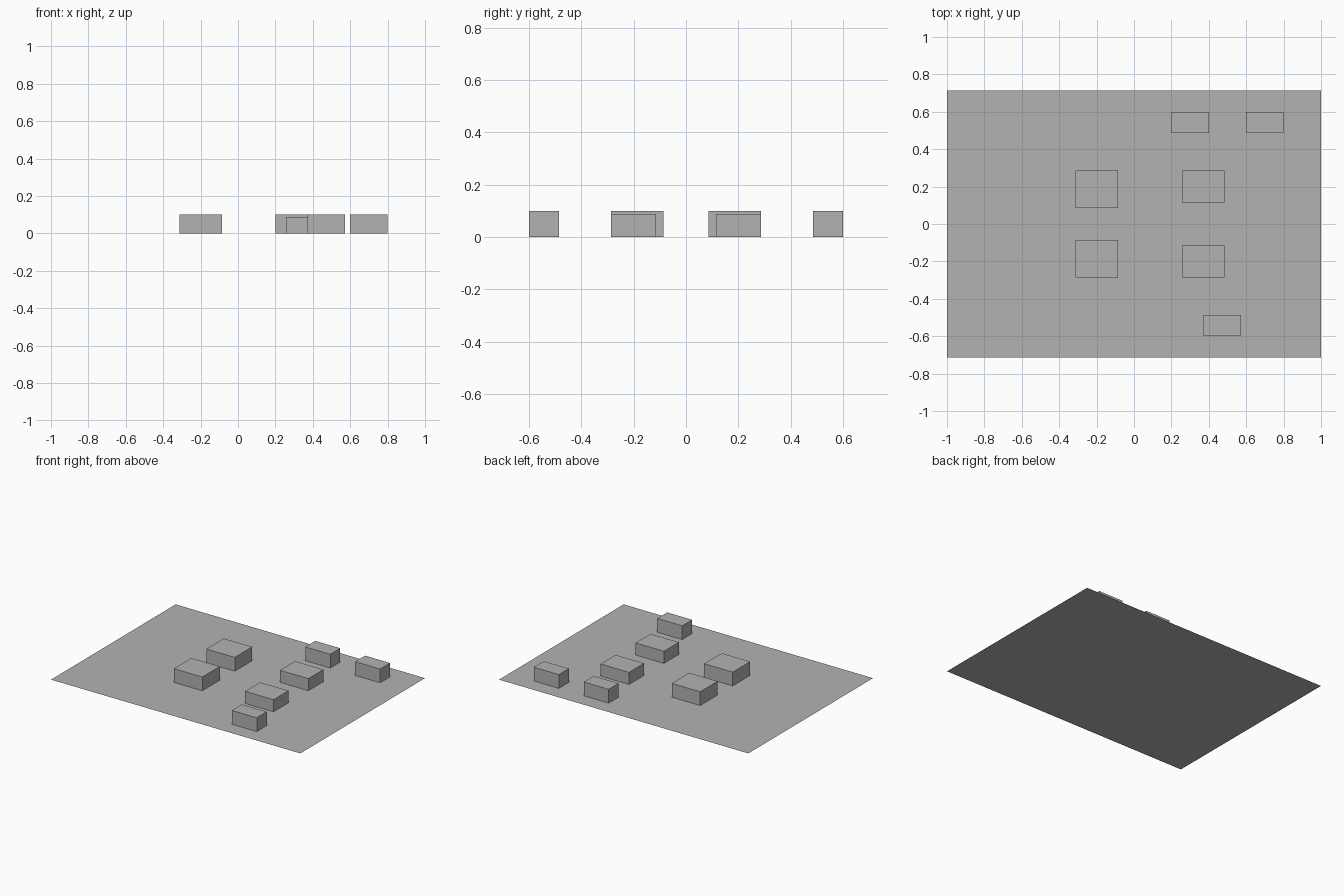
import bpy
import bmesh

if "Cube" in bpy.data.objects:
    bpy.data.objects.remove(bpy.data.objects["Cube"])

grey = bpy.data.materials.new("plain grey")
grey.diffuse_color = (0.45, 0.45, 0.45, 1)
grey.use_nodes = True
grey.node_tree.nodes["Principled BSDF"].inputs["Base Color"].default_value = grey.diffuse_color


def finish(name, bm):
    mesh = bpy.data.meshes.new(name)
    bm.to_mesh(mesh)
    bm.free()
    mesh.materials.append(grey)
    obj = bpy.data.objects.new(name, mesh)
    bpy.context.collection.objects.link(obj)
    return obj


def block(name, x, y, width, depth, height):
    """Box standing on the ground, centred on x, y."""
    bm = bmesh.new()
    bmesh.ops.create_cube(bm, size=1)
    bmesh.ops.scale(bm, verts=bm.verts, vec=(width, depth, height))
    bmesh.ops.translate(bm, verts=bm.verts, vec=(x, y, height / 2))
    return finish(name, bm)


# Flat ground sheet
bm = bmesh.new()
bmesh.ops.create_grid(bm, x_segments=1, y_segments=1, size=1)
bmesh.ops.scale(bm, verts=bm.verts, vec=(1, 0.714, 1))
finish("ground_sheet", bm)

# Two mirrored pairs of large blocks
for side, sign in (("front", -1), ("back", 1)):
    block(f"large_block_{side}", -0.2, sign * 0.186, 0.228, 0.2, 0.1)
    block(f"low_block_{side}", 0.371, sign * 0.2, 0.228, 0.172, 0.088)

# Small blocks near the edges
for i, (x, y) in enumerate([(0.3, 0.543), (0.7, 0.543), (0.471, -0.543)], 1):
    block(f"small_block_{i}", x, y, 0.2, 0.114, 0.1)
